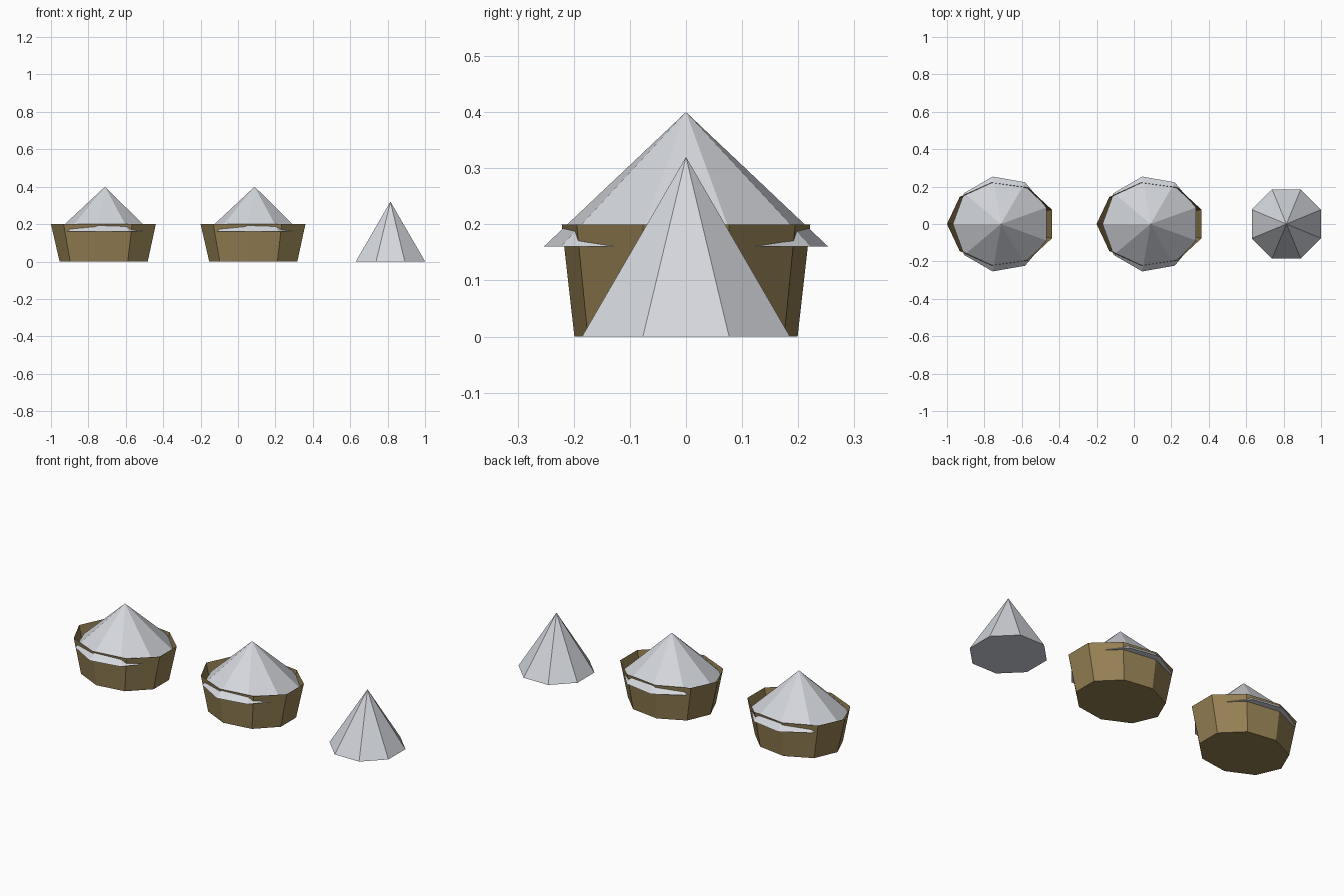
import bpy, bmesh, math

if "Cube" in bpy.data.objects:
    bpy.data.objects.remove(bpy.data.objects["Cube"])


def material(name, rgb):
    m = bpy.data.materials.new(name)
    m.diffuse_color = (*rgb, 1)
    m.use_nodes = True
    m.node_tree.nodes["Principled BSDF"].inputs["Base Color"].default_value = m.diffuse_color
    return m


GREY = material("pale_grey", (0.66, 0.68, 0.72))
BROWN = material("wood_brown", (0.30, 0.215, 0.088))


def ring(bm, n, rx, ry, z, start):
    """Ring of n vertices on an ellipse."""
    angles = [start + 2 * math.pi * i / n for i in range(n)]
    return [bm.verts.new((rx * math.cos(a), ry * math.sin(a), z)) for a in angles]


def finish(bm, name, mat, x):
    mesh = bpy.data.meshes.new(name)
    bm.to_mesh(mesh)
    bm.free()
    mesh.materials.append(mat)
    ob = bpy.data.objects.new(name, mesh)
    ob.location.x = x
    bpy.context.collection.objects.link(ob)


def cone(name, x, n, r, z0, z1, start):
    """Closed flat-sided cone."""
    bm = bmesh.new()
    base = ring(bm, n, r, r, z0, start)
    tip = bm.verts.new((0, 0, z1))
    for i in range(n):
        bm.faces.new((base[i], base[(i + 1) % n], tip))
    bm.faces.new(base[::-1])
    finish(bm, name, GREY, x)


def tub(name, x, n, start):
    """Open-topped thin tub, flaring towards the rim."""
    bm = bmesh.new()
    low = ring(bm, n, 0.243, 0.202, 0, start)
    rim = ring(bm, n, 0.289, 0.225, 0.2, start)
    for i in range(n):
        j = (i + 1) % n
        bm.faces.new((low[i], low[j], rim[j], rim[i]))
    bm.faces.new(low[::-1])
    finish(bm, name, BROWN, x)


# Two tubs, each with a wide cone poking through its long sides
for side, x in (("left", -0.711), ("middle", 0.089)):
    tub(side + "_tub", x, 9, math.pi)
    cone(side + "_tub_cone", x, 9, 0.2575, 0.16, 0.4, math.pi)

# Separate cone standing on the ground
cone("ground_cone", 0.815, 8, 0.2005, 0, 0.32, math.pi / 8)
